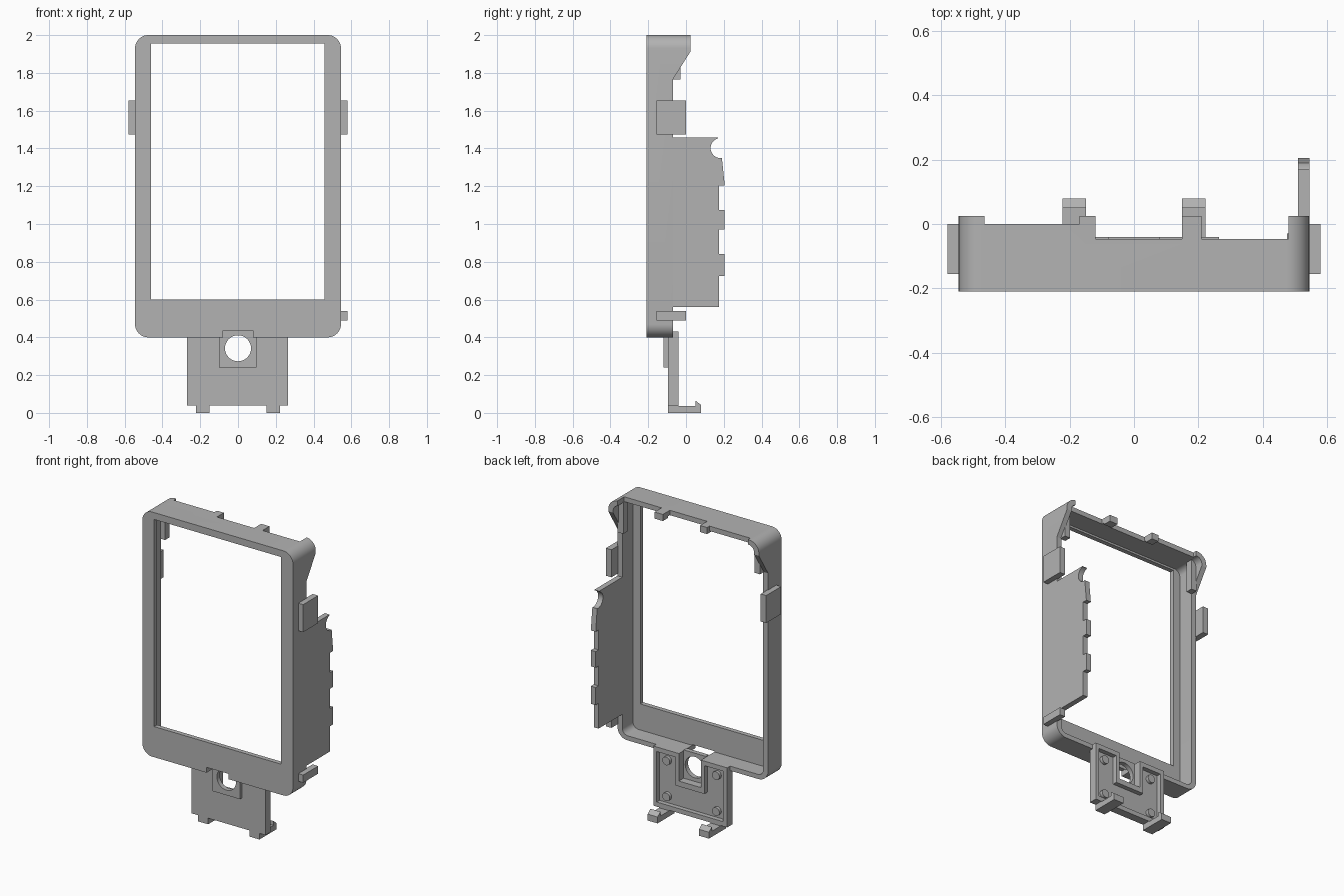
import bpy
import bmesh
import math
from mathutils import Vector

cube = bpy.data.objects.get("Cube")
if cube:
    bpy.data.objects.remove(cube, do_unlink=True)

grey = bpy.data.materials.new("plain_grey")
grey.use_nodes = True
COLOR = (0.45, 0.45, 0.45, 1)
grey.diffuse_color = COLOR
grey.node_tree.nodes["Principled BSDF"].inputs["Base Color"].default_value = COLOR


def prism(name, points, axis, low, high):
    """Extrude a closed 2D outline along x (points are y, z) or y (points are x, z)."""
    bm = bmesh.new()

    def place(p, d):
        return (d, p[0], p[1]) if axis == "x" else (p[0], d, p[1])

    face = bm.faces.new([bm.verts.new(place(p, low)) for p in points])
    solid = bmesh.ops.extrude_face_region(bm, geom=[face])
    shift = Vector((high - low, 0, 0) if axis == "x" else (0, high - low, 0))
    moved = [v for v in solid["geom"] if isinstance(v, bmesh.types.BMVert)]
    bmesh.ops.translate(bm, verts=moved, vec=shift)
    bmesh.ops.recalc_face_normals(bm, faces=bm.faces)
    mesh = bpy.data.meshes.new(name)
    bm.to_mesh(mesh)
    bm.free()
    mesh.materials.append(grey)
    obj = bpy.data.objects.new(name, mesh)
    bpy.context.collection.objects.link(obj)
    return obj


def box(name, x0, x1, y0, y1, z0, z1):
    return prism(name, [(x0, z0), (x1, z0), (x1, z1), (x0, z1)], "y", y0, y1)


def arc(cx, cz, r, start, end, steps):
    angles = [math.radians(start + (end - start) * i / steps) for i in range(steps + 1)]
    return [(cx + r * math.cos(a), cz + r * math.sin(a)) for a in angles]


def rounded(x0, x1, z0, z1, r):
    return (arc(x1 - r, z1 - r, r, 0, 90, 10) + arc(x0 + r, z1 - r, r, 90, 180, 10)
            + arc(x0 + r, z0 + r, r, 180, 270, 10) + arc(x1 - r, z0 + r, r, 270, 360, 10))


def disc(name, x, z, r, y0, y1, steps=32):
    return prism(name, arc(x, z, r, 0, 360, steps)[:-1], "y", y0, y1)


def cut(obj, *cutters):
    bpy.context.view_layer.objects.active = obj
    for cutter in cutters:
        mod = obj.modifiers.new("cut", "BOOLEAN")
        mod.operation = "DIFFERENCE"
        mod.solver = "EXACT"
        mod.object = cutter
        bpy.ops.object.modifier_apply(modifier=mod.name)
        bpy.data.objects.remove(cutter, do_unlink=True)


def smooth(obj):
    bpy.ops.object.select_all(action="DESELECT")
    obj.select_set(True)
    bpy.context.view_layer.objects.active = obj
    bpy.ops.object.shade_smooth_by_angle(angle=math.radians(30))


# Bezel: rounded tray, opened at the front, with shaped rear edges
bezel = prism("bezel", rounded(-0.545, 0.545, 0.4, 2.0, 0.07), "y", -0.21, 0.025)
cut(bezel,
    prism("cavity", rounded(-0.51, 0.51, 0.43, 1.968, 0.04), "y", -0.18, 0.2),
    box("window", -0.46, 0.457, -0.3, 0.2, 0.6, 1.955),
    prism("side_profile", [(-0.07, 0.3), (0.2, 0.3), (0.2, 1.915), (0.025, 1.915),
                           (-0.07, 1.765)], "x", -1, 1),
    box("top_step", -0.465, -0.17, 0, 0.2, 1.9, 2.1),
    box("top_gap_middle", -0.12, 0.15, -0.047, 0.2, 1.9, 2.1),
    box("top_gap_left", 0.21, 0.48, -0.047, 0.2, 1.9, 2.1),
    box("lens_notch", -0.08, 0.08, -0.3, 0.1, 0.35, 0.435))
smooth(bezel)

# Small catches under the top wall, and lugs inside the upper corners
box("right_catch", -0.17, -0.12, -0.03, 0.025, 1.957, 1.985)
box("left_catch", 0.15, 0.21, -0.03, 0.025, 1.957, 1.985)
for side, s in (("right", -1), ("left", 1)):
    a, b = sorted((s * 0.475, s * 0.515))
    box(side + "_corner_lug", a, b, -0.075, -0.03, 1.765, 1.97)

# Side clips
for side, s in (("right", -1), ("left", 1)):
    a, b = sorted((s * 0.54, s * 0.58))
    box(side + "_clip", a, b, -0.155, 0, 1.475, 1.655)
box("lower_left_clip", 0.54, 0.58, -0.155, 0, 0.49, 0.54)

# Side fin with teeth and a round bite at its upper rear corner
fin_outline = [(-0.08, 0.56), (0.175, 0.56)]
for low, high in ((0.725, 0.84), (0.97, 1.075)):
    fin_outline += [(0.175, low), (0.205, low), (0.205, high), (0.175, high)]
fin_outline += [(0.175, 1.205), (0.205, 1.205), (0.19, 1.35)]
fin_outline += arc(0.183, 1.402, 0.053, 270, 105, 14)
fin_outline += [(0.169, 1.457), (-0.08, 1.457)]
smooth(prism("side_fin", fin_outline, "x", 0.51, 0.545))

# Lower bracket: tray open at the back, with a lens channel
bracket = box("bracket", -0.27, 0.265, -0.095, -0.04, 0.04, 0.43)
cut(bracket,
    box("upper_clearance", -0.4, 0.4, -0.2, -0.07, 0.4, 0.6),
    box("right_pocket", -0.24, -0.105, -0.07, 0, 0.07, 0.4),
    box("left_pocket", 0.105, 0.24, -0.07, 0, 0.07, 0.4),
    box("lower_pocket", -0.12, 0.12, -0.07, 0, 0.07, 0.215),
    box("channel", -0.08, 0.08, -0.2, 0, 0.25, 0.6))

# Lens housing with its round hole
housing = prism("lens_housing", [(-0.1, 0.24), (0.097, 0.24), (0.097, 0.4), (0.08, 0.4),
                                 (0.08, 0.435), (-0.08, 0.435), (-0.08, 0.4), (-0.1, 0.4)],
                "y", -0.12, -0.09)
cut(housing, disc("lens_hole", 0, 0.342, 0.069, -0.3, 0.1))
smooth(housing)

# Round bosses and hooked feet
foot_outline = [(-0.095, 0), (0.08, 0), (0.08, 0.042), (0.05, 0.065), (0.05, 0.037),
                (-0.04, 0.037), (-0.04, 0.05), (-0.095, 0.05)]
for side, s in (("right", -1), ("left", 1)):
    for level, z in (("lower", 0.115), ("upper", 0.35)):
        smooth(disc(side + "_" + level + "_boss", s * 0.18, z, 0.027, -0.075, -0.05, 20))
    a, b = sorted((s * 0.15, s * 0.222))
    prism(side + "_foot", foot_outline, "x", a, b)
